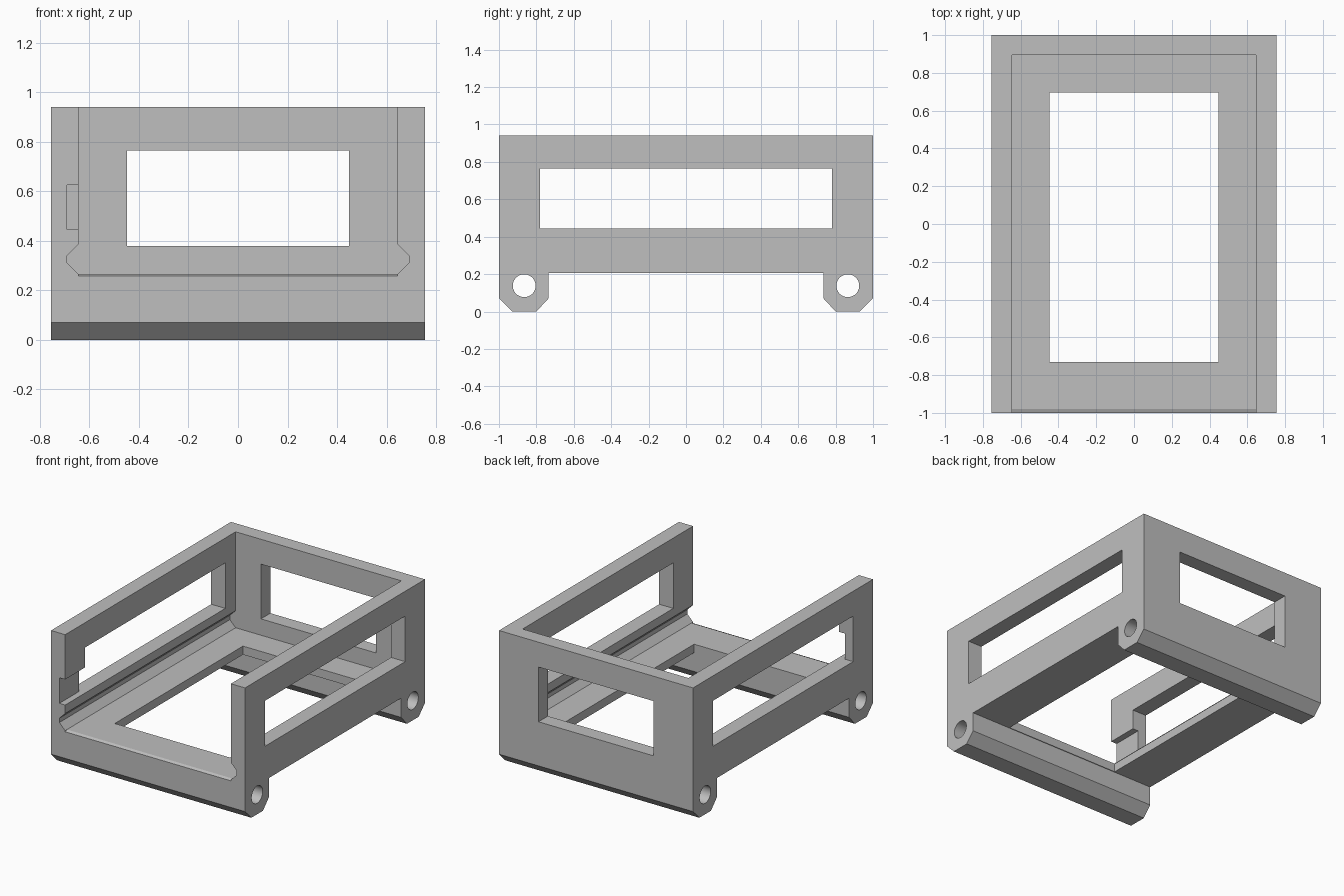
import bpy, bmesh, math
from mathutils import Vector

cube = bpy.data.objects.get("Cube")
if cube:
    bpy.data.objects.remove(cube, do_unlink=True)

grey = bpy.data.materials.new("plain grey")
grey.use_nodes = True
grey.diffuse_color = (0.52, 0.52, 0.52, 1)
grey.node_tree.nodes["Principled BSDF"].inputs["Base Color"].default_value = grey.diffuse_color


def prism(name, outline, axis, start, end):
    """Extrude a 2D outline along x, y or z."""
    place = {"x": lambda a, b: (start, a, b),
             "y": lambda a, b: (a, start, b),
             "z": lambda a, b: (a, b, start)}[axis]
    bm = bmesh.new()
    face = bm.faces.new([bm.verts.new(place(a, b)) for a, b in outline])
    out = bmesh.ops.extrude_face_region(bm, geom=[face])
    shift = Vector([end - start if axis == k else 0 for k in "xyz"])
    moved = [v for v in out["geom"] if isinstance(v, bmesh.types.BMVert)]
    bmesh.ops.translate(bm, verts=moved, vec=shift)
    bmesh.ops.recalc_face_normals(bm, faces=bm.faces[:])
    mesh = bpy.data.meshes.new(name)
    bm.to_mesh(mesh)
    bm.free()
    mesh.materials.append(grey)
    obj = bpy.data.objects.new(name, mesh)
    bpy.context.collection.objects.link(obj)
    return obj


def rect(a0, a1, b0, b1):
    return [(a0, b0), (a1, b0), (a1, b1), (a0, b1)]


def circle(cy, cz, r, n=48):
    return [(cy + r * math.cos(2 * math.pi * i / n),
             cz + r * math.sin(2 * math.pi * i / n)) for i in range(n)]


def mirrored(half):
    return half + [(-a, b) for a, b in reversed(half)]


HALF_W, INNER, HEIGHT, FLOOR = 0.755, 0.645, 0.94, 0.265
GROOVE = 0.69

# Body: side silhouette with a chamfered foot rail at each end
body = prism("tray_frame", mirrored([
    (0.735, 0.205), (0.735, 0.07), (0.80, 0), (0.93, 0), (1, 0.07), (1, HEIGHT)]),
    "x", -HALF_W, HALF_W)

cutters = [
    # Open bay with a V groove along the foot of each side wall
    prism("bay_cutter", mirrored([
        (INNER, FLOOR), (GROOVE, 0.31), (GROOVE, 0.34), (INNER, 0.385), (INNER, 1.1)]),
        "y", -1.1, 0.895),
    # Sloped lip at the front of the floor
    prism("lip_cutter", [(-1.1, 0.217), (-0.955, 0.275), (-1.1, 0.275)], "x", -INNER, INNER),
    # Windows in the floor, back wall and side walls
    prism("floor_window_cutter", rect(-0.448, 0.448, -0.73, 0.695), "z", 0.1, 0.32),
    prism("back_window_cutter", rect(-0.448, 0.448, 0.38, 0.765), "y", 0.8, 1.1),
    prism("side_window_cutter", rect(-0.78, 0.78, 0.445, 0.765), "x", -0.9, 0.9),
    # Recess from the front edge to the window of the right wall
    prism("recess_cutter", rect(-GROOVE, -0.6, 0.445, 0.625), "y", -1.1, -0.7),
]
# Round bores through the foot rails
for side, name in ((-1, "front"), (1, "back")):
    cutters.append(prism(name + "_bore_cutter", circle(side * 0.865, 0.138, 0.061), "x", -0.9, 0.9))

for cutter in cutters:
    cutter.hide_render = True
    mod = body.modifiers.new(cutter.name, "BOOLEAN")
    mod.operation = "DIFFERENCE"
    mod.solver = "EXACT"
    mod.object = cutter

# Keep the finished cut and drop the cutters
bpy.context.view_layer.update()
result = body.evaluated_get(bpy.context.evaluated_depsgraph_get())
finished = bpy.data.meshes.new_from_object(result)
body.modifiers.clear()
body.data = finished
for cutter in cutters:
    bpy.data.objects.remove(cutter, do_unlink=True)

for obj in bpy.context.selected_objects:
    obj.select_set(False)
body.select_set(True)
bpy.context.view_layer.objects.active = body
bpy.ops.object.shade_smooth_by_angle(angle=math.radians(20))
